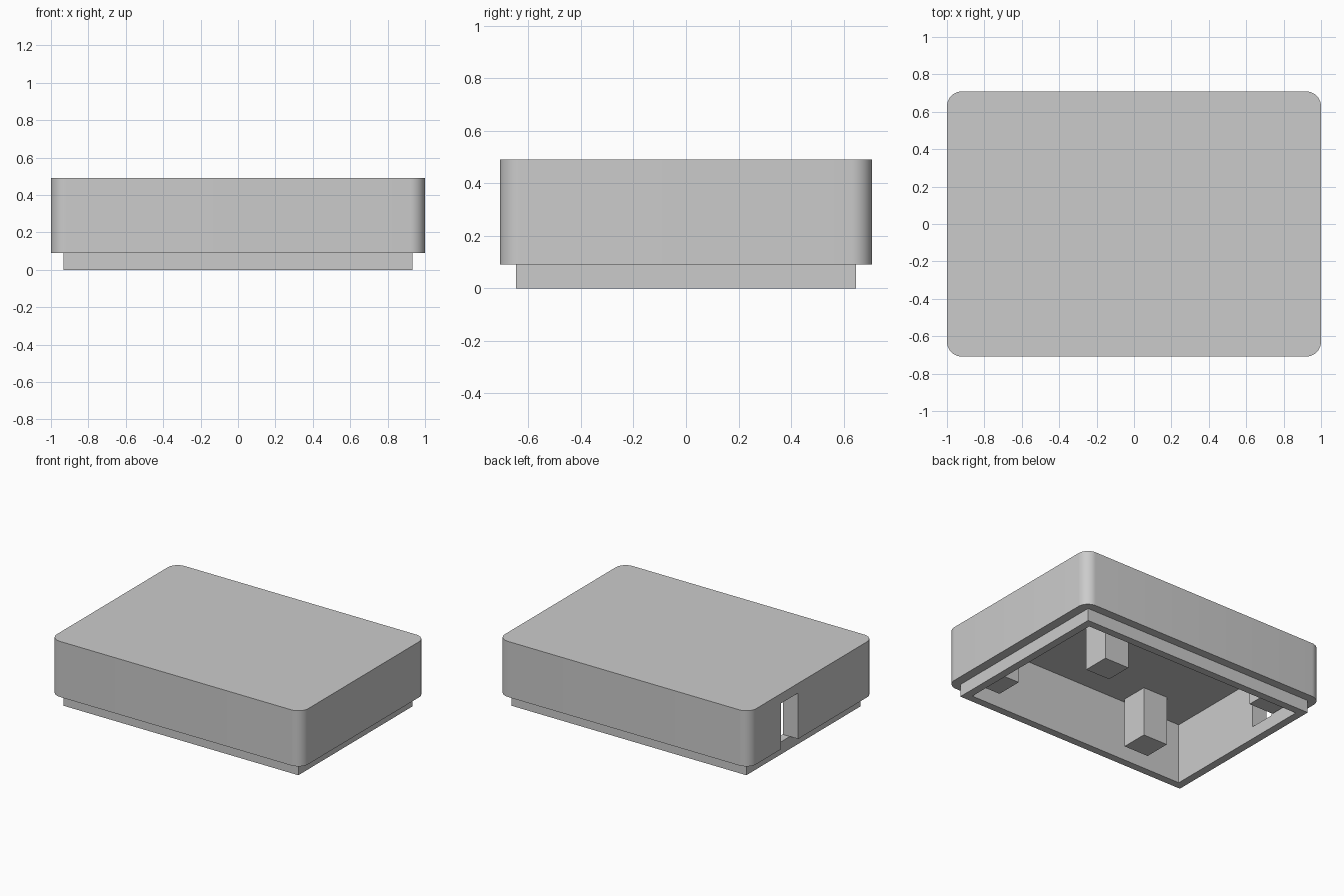
import bpy, bmesh
from mathutils import Matrix, Vector

cube = bpy.data.objects.get("Cube")
if cube:
    bpy.data.objects.remove(cube, do_unlink=True)

# Main levels and half sizes
TOP, CEILING, STEP = 0.49, 0.435, 0.09
OUTER, LIP, INNER = (1.0, 0.709), (0.934, 0.648), (0.878, 0.593)

grey = bpy.data.materials.new("plain grey")
grey.use_nodes = True
grey.diffuse_color = (0.6, 0.6, 0.6, 1)
grey.node_tree.nodes["Principled BSDF"].inputs["Base Color"].default_value = (0.6, 0.6, 0.6, 1)


def block(name, low, high, radius=0):
    """Box between two corners, with optional rounded vertical edges."""
    low, high = Vector(low), Vector(high)
    bm = bmesh.new()
    bmesh.ops.create_cube(bm, size=1, matrix=Matrix.LocRotScale((low + high) / 2, None, high - low))
    if radius:
        upright = [e for e in bm.edges if abs(e.verts[0].co.z - e.verts[1].co.z) > 0.01]
        bmesh.ops.bevel(bm, geom=upright, offset=radius, segments=10, profile=0.5, affect='EDGES')
    mesh = bpy.data.meshes.new(name)
    bm.to_mesh(mesh)
    bm.free()
    mesh.materials.append(grey)
    obj = bpy.data.objects.new(name, mesh)
    bpy.context.collection.objects.link(obj)
    return obj


def centred(name, half, z0, z1, radius=0):
    return block(name, (-half[0], -half[1], z0), (half[0], half[1], z1), radius)


def combine(target, tool, operation):
    """Apply a boolean and discard its tool."""
    tool.hide_render = True
    mod = target.modifiers.new(operation, 'BOOLEAN')
    mod.operation, mod.solver, mod.object = operation, 'EXACT', tool
    bpy.context.view_layer.objects.active = target
    bpy.ops.object.modifier_apply(modifier=mod.name)
    bpy.data.objects.remove(tool, do_unlink=True)


# Rounded shell with a narrower lip, hollowed from below
shell = centred("lid_shell", OUTER, STEP, TOP, 0.08)
combine(shell, centred("lip", LIP, 0, STEP + 0.1), 'UNION')
combine(shell, centred("cavity_cutter", INNER, -0.1, CEILING), 'DIFFERENCE')

# Cable slot through one short wall, above the lip
combine(shell, block("slot_cutter", (-1.1, 0.154, STEP), (-0.8, 0.346, 0.42)), 'DIFFERENCE')

bpy.ops.object.select_all(action='DESELECT')
shell.select_set(True)
bpy.context.view_layer.objects.active = shell
bpy.ops.object.shade_smooth_by_angle(angle=0.5)

# Square support posts hanging from the ceiling
HALF = 0.0975
posts = {"front_left_post": (0.77, -0.465), "front_right_post": (-0.49, -0.465),
         "back_right_post": (-0.76, 0.48), "inner_post": (0.345, 0.14)}
for name, (x, y) in posts.items():
    block(name, (x - HALF, y - HALF, 0.08), (x + HALF, y + HALF, CEILING + 0.01))
